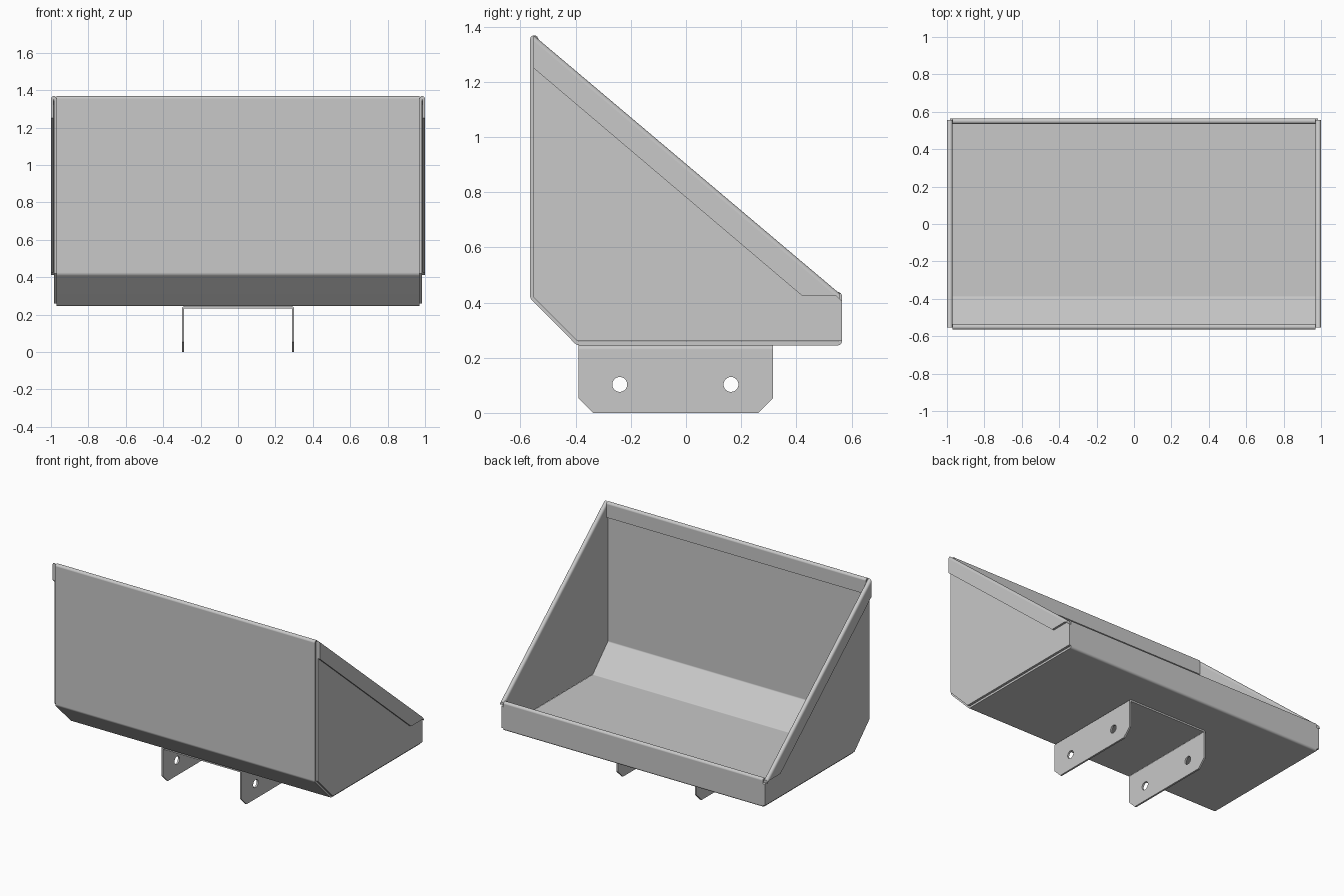
import bpy, bmesh, math
from mathutils import Vector

cube = bpy.data.objects.get("Cube")
if cube:
    bpy.data.objects.remove(cube, do_unlink=True)

steel = bpy.data.materials.new("plain_grey_steel")
steel.use_nodes = True
GREY = (0.58, 0.58, 0.58, 1)
steel.diffuse_color = GREY
steel.node_tree.nodes["Principled BSDF"].inputs["Base Color"].default_value = GREY


def prism(name, outline, place, sweep, holes=()):
    """Fill an outline with optional holes and sweep it into a solid."""
    bm = bmesh.new()
    edges = []
    for loop in [outline, *holes]:
        vs = [bm.verts.new(place(*p)) for p in loop]
        edges += [bm.edges.new((vs[i - 1], vs[i])) for i in range(len(vs))]
    bmesh.ops.triangle_fill(bm, use_beauty=True, edges=edges)
    ext = bmesh.ops.extrude_face_region(bm, geom=bm.faces[:], use_keep_orig=True)
    moved = [g for g in ext["geom"] if isinstance(g, bmesh.types.BMVert)]
    bmesh.ops.translate(bm, verts=moved, vec=Vector(sweep))
    bmesh.ops.recalc_face_normals(bm, faces=bm.faces[:])
    mesh = bpy.data.meshes.new(name)
    bm.to_mesh(mesh)
    bm.free()
    mesh.materials.append(steel)
    ob = bpy.data.objects.new(name, mesh)
    bpy.context.collection.objects.link(ob)
    bpy.ops.object.select_all(action='DESELECT')
    ob.select_set(True)
    bpy.context.view_layer.objects.active = ob
    bpy.ops.object.shade_smooth_by_angle(angle=math.radians(30))
    weighted = ob.modifiers.new("flat_sheet_normals", 'WEIGHTED_NORMAL')
    weighted.keep_sharp = True
    return ob


def rounded(path, d, steps=6):
    """Replace each inner corner of a path with an arc."""
    pts = [Vector(p) for p in path]
    out = [pts[0]]
    for a, p, b in zip(pts, pts[1:], pts[2:]):
        da, db = (a - p).normalized(), (b - p).normalized()
        r = d * math.tan(da.angle(db) / 2)
        centre = p + (da + db).normalized() * math.hypot(d, r)
        v0, v1 = p + da * d - centre, p + db * d - centre
        out += [centre + v0.lerp(v1, i / steps).normalized() * r
                for i in range(steps + 1)]
    return out + [pts[-1]]


def sheet_outline(path, thick, d):
    """Closed section of a bent sheet that follows a centre line."""
    pts = rounded(path, d)
    left, right = [], []
    for i, p in enumerate(pts):
        dirs = []
        if i:
            dirs.append((p - pts[i - 1]).normalized())
        if i < len(pts) - 1:
            dirs.append((pts[i + 1] - p).normalized())
        t = sum(dirs, Vector((0, 0))).normalized()
        off = Vector((-t.y, t.x)) * (thick / 2 / t.dot(dirs[0]))
        left.append(p + off)
        right.append(p - off)
    return left + right[::-1]


def circle(cy, cz, r, n=24):
    return [(cy + r * math.cos(math.tau * i / n), cz + r * math.sin(math.tau * i / n))
            for i in range(n)]


# Front wall, sloped corner, floor and back wall: one bent sheet with hems
W = 0.97
body_path = [(-0.542, 1.265), (-0.542, 1.361), (-0.558, 1.361), (-0.558, 0.418),
             (-0.393, 0.252), (0.558, 0.252), (0.558, 0.431), (0.542, 0.431),
             (0.542, 0.335)]
prism("bin_body", sheet_outline(body_path, 0.014, 0.0075),
      lambda y, z: (-W, y, z), (2 * W, 0, 0))

# Side walls with an outward folded hem along the sloping rim
T = 0.015
SLOPE = -0.844
FRONT, BACK = -0.553, 0.565


def rim(y):
    return 1.349 + SLOPE * (y - FRONT)


panel = [(FRONT, rim(FRONT)), (FRONT, 0.42), (-0.393, 0.26), (BACK, 0.26), (BACK, rim(BACK))]
flange_end = FRONT + (0.425 - rim(FRONT)) / SLOPE
flange = [(FRONT, rim(FRONT)), (FRONT, 1.25), (0.42, 0.425), (flange_end, 0.425)]
for side, s in (("left", 1), ("right", -1)):
    prism(side + "_side_panel", panel, lambda y, z: (s * W, y, z), (s * T, 0, 0))
    prism(side + "_side_hem", flange, lambda y, z: (s * (W + T + 0.001), y, z),
          (s * (T - 0.001), 0, 0))
    fold = [(W + T + T * math.cos(math.pi * i / 10), 0.02 * math.sin(math.pi * i / 10))
            for i in range(11)]
    length = BACK - 0.008 - FRONT
    prism(side + "_rim_fold", fold, lambda x, z: (s * x, FRONT, rim(FRONT) + z),
          (0, length, SLOPE * length))

# Mounting bracket: bent web and two drilled legs with clipped corners
Y0, Y1, LEG, BT, SEAM = -0.39, 0.315, 0.3, 0.012, 0.229
mid = LEG - BT / 2
web = [(-mid, SEAM), (-mid, 0.24), (mid, 0.24), (mid, SEAM)]
prism("bracket_web", sheet_outline(web, BT, 0.01), lambda x, z: (x, Y0, z), (0, Y1 - Y0, 0))
leg = [(Y0, SEAM), (Y0, 0.053), (Y0 + 0.053, 0), (Y1 - 0.053, 0), (Y1, 0.053), (Y1, SEAM)]
holes = [circle(y, 0.103, 0.027) for y in (-0.24, 0.163)]
for side, s in (("left", 1), ("right", -1)):
    prism(side + "_bracket_leg", leg, lambda y, z: (s * LEG, y, z), (-s * BT, 0, 0), holes)
